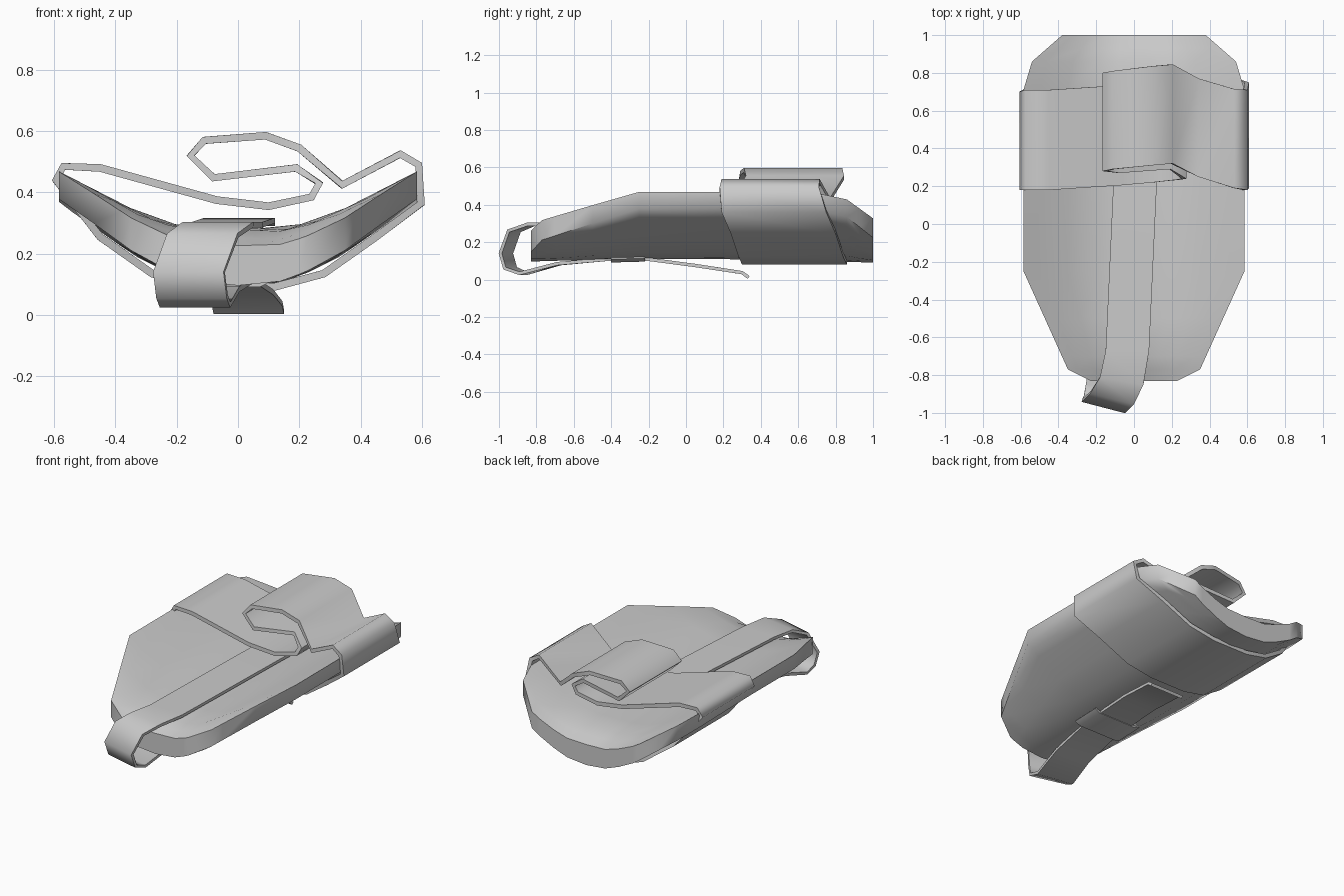
import bpy, math

if "Cube" in bpy.data.objects:
    bpy.data.objects.remove(bpy.data.objects["Cube"])


def finish(name, verts, faces, thick=0, angle=75):
    me = bpy.data.meshes.new(name)
    me.from_pydata(verts, [], faces)
    ob = bpy.data.objects.new(name, me)
    bpy.context.collection.objects.link(ob)
    bpy.ops.object.select_all(action='DESELECT')
    bpy.context.view_layer.objects.active = ob
    ob.select_set(True)
    bpy.ops.object.mode_set(mode='EDIT')
    bpy.ops.mesh.select_all(action='SELECT')
    bpy.ops.mesh.normals_make_consistent(inside=False)
    bpy.ops.object.mode_set(mode='OBJECT')
    if thick:
        mod = ob.modifiers.new("thickness", 'SOLIDIFY')
        mod.thickness = thick
        mod.offset = 0
        bpy.ops.object.modifier_apply(modifier=mod.name)
    bpy.ops.object.shade_smooth_by_angle(angle=math.radians(angle))
    return ob


def ribbon(name, pairs, thick, closed=False):
    """Strip of cloth between two edge lines."""
    verts = [p for pair in pairs for p in pair]
    n = len(pairs)
    faces = []
    for i in range(n if closed else n - 1):
        j = (i + 1) % n
        faces.append((2 * i, 2 * i + 1, 2 * j + 1, 2 * j))
    return finish(name, verts, faces, thick)


def lerp(x, table):
    for (a, u), (b, v) in zip(table, table[1:]):
        if x <= b:
            return u + (v - u) * (x - a) / (b - a)
    return table[-1][1]


# Curved pad: half widths along y, underside height across x
WIDTH = [(-.83, .23), (-.77, .35), (-.25, .585), (.71, .585), (.86, .54), (1.0, .38)]
UNDER = [(0, .09), (.15, .105), (.3, .17), (.585, .36)]
ys = [-.83, -.77, -.7, -.5, -.25, .2, .71, .86, .93, 1.0]
ts = [-1, -.86, -.6, -.35, -.15, 0, .15, .35, .6, .86, 1]
R, C = len(ys), len(ts)
bottom, top = [], []
for y in ys:
    for t in ts:
        x = t * lerp(y, WIDTH)
        a = abs(x)
        zb = lerp(a, UNDER) + .02 * (1 - y * y)
        rim = min(1, (1 - abs(t)) / .14, (y + .83) / .13, (1 - y) / .14)
        puff = .05 * max(0, rim) * (1 - a / .585)
        bottom.append((x, y, zb))
        top.append((x, y, zb + .13 - .04 * a / .585 + puff))
N = R * C
faces = []
for r in range(R - 1):
    for c in range(C - 1):
        q = (r * C + c, r * C + c + 1, (r + 1) * C + c + 1, (r + 1) * C + c)
        faces += [q[::-1], tuple(i + N for i in q)]
loop = ([c for c in range(C)] + [r * C + C - 1 for r in range(1, R)]
        + [(R - 1) * C + c for c in range(C - 2, -1, -1)] + [r * C for r in range(R - 2, 0, -1)])
for a, b in zip(loop, loop[1:] + loop[:1]):
    faces.append((a, b, b + N, a + N))
finish("curved_pad", bottom + top, faces, 0, 60)

# Wide strap wrapped round the pad and folded over on top: x, z, front y, back y
WIDE = [
    (-.595, .44, .18, .70), (-.57, .485, .18, .71), (-.45, .48, .18, .71),
    (-.07, .375, .205, .735), (.1, .355, .22, .745), (.24, .385, .235, .75),
    (.265, .43, .24, .75), (.19, .48, .29, .76), (-.08, .448, .27, .79),
    (-.155, .52, .28, .80), (-.11, .57, .29, .81), (.09, .585, .31, .835),
    (.2, .545, .32, .845), (.34, .425, .25, .77), (.53, .525, .19, .715),
    (.59, .49, .18, .71), (.598, .365, .19, .75), (.45, .255, .24, .80),
    (.28, .135, .28, .84), (.12, .092, .3, .86), (-.12, .092, .3, .86),
    (-.28, .135, .28, .84), (-.45, .255, .23, .78)]
ribbon("wide_strap", [((x, f, z), (x, b, z)) for x, z, f, b in WIDE], .025, True)

# Long strap over the top, looped round the front and trailing underneath: x, y, z, skew
LONG = [
    (.005, .5, .30, 0), (.005, .2, .308, 0), (-.035, -.67, .295, 0),
    (-.065, -.83, .295, .02), (-.115, -.92, .26, .03), (-.16, -.963, .14, .03),
    (-.15, -.94, .06, .03), (-.14, -.87, .033, .02), (-.11, -.68, .085, .01),
    (-.07, -.4, .11, 0), (-.05, -.2, .108, 0), (0, .05, .075, 0),
    (.03, .3, .037, 0), (.035, .335, .011, 0)]
ribbon("long_strap", [((x - .115, y + s, z), (x + .115, y - s, z)) for x, y, z, s in LONG], .018)

# Flat sleeve that holds the strap under the pad
SLEEVE = [(-.22, .105), (-.19, .097), (.07, .097), (.1, .11), (.07, .138), (-.19, .138)]
ribbon("strap_sleeve", [((x, -.4, z), (x, -.22, z + .005)) for x, z in SLEEVE], .012, True)
